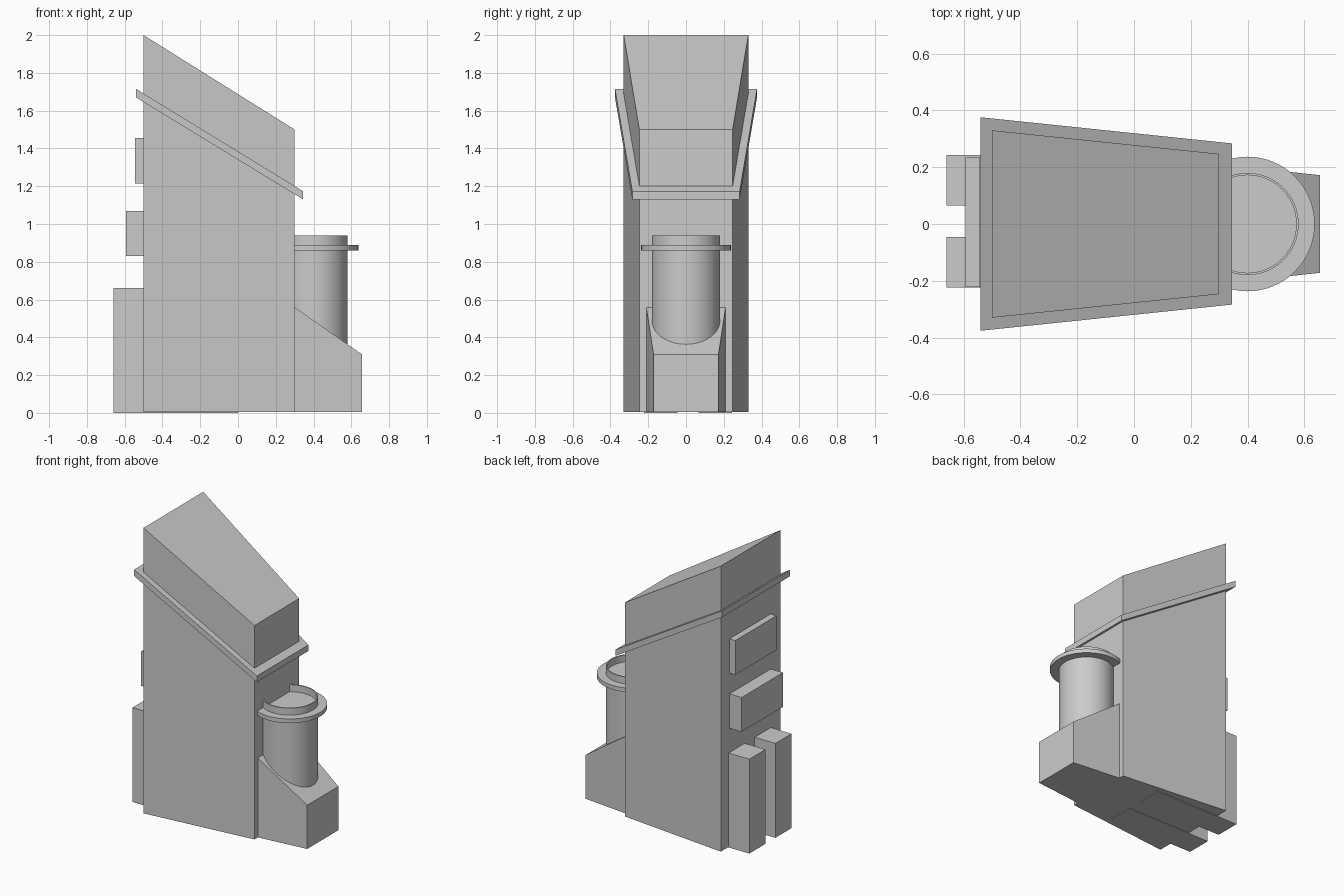
import bpy, bmesh
from math import radians

if "Cube" in bpy.data.objects:
    bpy.data.objects.remove(bpy.data.objects["Cube"])


def finish(bm, name, smooth=False):
    bmesh.ops.recalc_face_normals(bm, faces=bm.faces)
    mesh = bpy.data.meshes.new(name)
    bm.to_mesh(mesh)
    bm.free()
    ob = bpy.data.objects.new(name, mesh)
    bpy.context.collection.objects.link(ob)
    if smooth:
        bpy.ops.object.select_all(action='DESELECT')
        ob.select_set(True)
        bpy.context.view_layer.objects.active = ob
        bpy.ops.object.shade_smooth_by_angle(angle=radians(35))
    return ob


def wedge(name, left, right):
    """Tapered block between two end sections (x, half width, bottom z, top z)."""
    bm = bmesh.new()
    rings = []
    for x, w, lo, hi in (left, right):
        rings.append([bm.verts.new((x, y, z))
                      for y, z in ((-w, lo), (w, lo), (w, hi), (-w, hi))])
    a, b = rings
    bm.faces.new(a)
    bm.faces.new(b)
    for i in range(4):
        j = (i + 1) % 4
        bm.faces.new((a[i], a[j], b[j], b[i]))
    return finish(bm, name)


def box(name, x0, x1, y0, y1, z0, z1):
    bm = bmesh.new()
    bmesh.ops.create_cube(bm, size=1)
    for v in bm.verts:
        v.co = (x1 if v.co.x > 0 else x0,
                y1 if v.co.y > 0 else y0,
                z1 if v.co.z > 0 else z0)
    return finish(bm, name)


def cylinder(name, x, r, z0, z1, rim=0, depth=0):
    """Upright cylinder, optionally with a recessed top."""
    bm = bmesh.new()
    bmesh.ops.create_cone(bm, cap_ends=True, segments=64, radius1=r, radius2=r, depth=z1 - z0)
    bmesh.ops.translate(bm, verts=bm.verts, vec=(x, 0, (z0 + z1) / 2))
    if rim:
        bm.normal_update()
        top = [f for f in bm.faces if f.normal.z > 0.9]
        bmesh.ops.inset_region(bm, faces=top, thickness=rim)
        ext = bmesh.ops.extrude_discrete_faces(bm, faces=top)
        bmesh.ops.translate(bm, verts=ext['faces'][0].verts, vec=(0, 0, -depth))
    return finish(bm, name, smooth=True)


# Main tapered tower with sloping roof, and the sloping band around it
wedge("tower", (-0.5, 0.33, 0.004, 2.0), (0.3, 0.247, 0.004, 1.5))
wedge("roof_band", (-0.54, 0.376, 1.67, 1.715), (0.345, 0.284, 1.13, 1.173))

# Sloped front block carrying the funnel
wedge("front_block", (0.28, 0.212, 0.004, 0.573), (0.656, 0.172, 0.004, 0.31))

# Funnel with recessed top and flange
cylinder("funnel", 0.4, 0.18, 0.25, 0.938, rim=0.008, depth=0.05)
cylinder("funnel_flange", 0.4, 0.237, 0.86, 0.889)

# Rear panels and legs
box("upper_panel", -0.545, -0.4, -0.222, 0.234, 1.215, 1.455)
box("middle_panel", -0.594, -0.4, -0.222, 0.234, 0.83, 1.07)
for side, y in (("right", -0.134), ("left", 0.154)):
    box(f"rear_leg_{side}", -0.66, 0.0, y - 0.089, y + 0.089, 0, 0.66)
